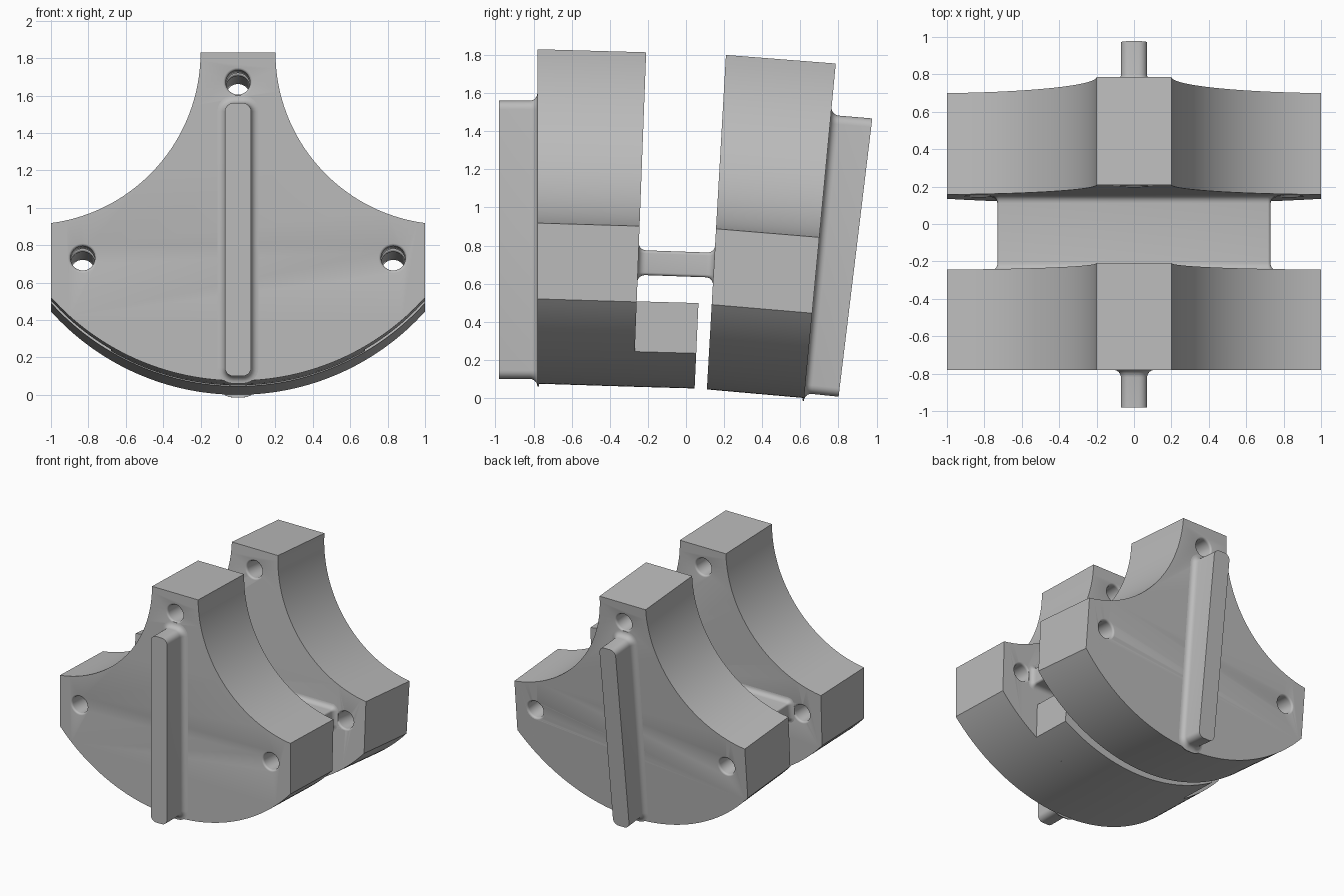
import bpy, bmesh
from math import sin, cos, pi, sqrt, radians, asin

cube = bpy.data.objects.get("Cube")
if cube:
    bpy.data.objects.remove(cube, do_unlink=True)

grey = bpy.data.materials.new("plain_grey")
grey.use_nodes = True
grey.diffuse_color = (0.5, 0.5, 0.5, 1)
grey.node_tree.nodes["Principled BSDF"].inputs["Base Color"].default_value = (0.5, 0.5, 0.5, 1)

# Slightly tilted end planes: y at ground, lean per unit height, vertical shift
FRONT_OUT, FRONT_IN = (-0.78, 0, 0), (-0.278, 0.038, -0.016)
REAR_IN, REAR_OUT = (0.107, 0.057, -0.03), (0.62, 0.0945, -0.075)
LIP_END = (0.043, 0.045, -0.025)
FRONT_RIB, REAR_RIB = (-0.98, 0, 0), (0.80, 0.121, -0.093)


def place(point, plane):
    x, z = point
    y, lean, shift = plane
    z += shift
    return x, y + lean * z, z


def loft(name, outline, start, end, stations=((0, 0), (1, 0))):
    """Skin an x-z outline from one plane to another; stations are (position, growth)."""
    bm = bmesh.new()
    rings = []
    for t, grow in stations:
        ring = []
        for p in outline(grow):
            a, b = place(p, start), place(p, end)
            ring.append(bm.verts.new([u + (v - u) * t for u, v in zip(a, b)]))
        rings.append(ring)
    n = len(rings[0])
    for lower, upper in zip(rings, rings[1:]):
        for i in range(n):
            j = (i + 1) % n
            bm.faces.new((lower[i], lower[j], upper[j], upper[i]))
    bm.faces.new(rings[0][::-1])
    bm.faces.new(rings[-1])
    bmesh.ops.recalc_face_normals(bm, faces=bm.faces)
    mesh = bpy.data.meshes.new(name)
    bm.to_mesh(mesh)
    bm.free()
    mesh.materials.append(grey)
    obj = bpy.data.objects.new(name, mesh)
    bpy.context.collection.objects.link(obj)
    return obj


def mirrored(half):
    return half + [(-x, z) for x, z in reversed(half) if x > 1e-6]


def bottom_arc(width, steps=32):
    r = 1.346
    top = asin(width / r)
    return [(r * sin(top * i / steps), 0.075 + r - r * cos(top * i / steps))
            for i in range(steps + 1)]


def slab_outline(grow):
    # Round bottom, short sides, concave shoulders, flat narrow top
    cx, cz, r, steps = 1.12, 1.83, 0.92, 32
    low = asin(sqrt(r * r - (cx - 1) ** 2) / r)
    shoulder = [(cx - r * cos(low * (1 - i / steps)), cz - r * sin(low * (1 - i / steps)))
                for i in range(steps + 1)]
    return mirrored(bottom_arc(1) + shoulder)


def lip_outline(grow):
    return mirrored(bottom_arc(0.68) + [(0.68, 0.523)])


def rounded_box(z, half_w, half_h, radius):
    def outline(grow):
        points = []
        for k, (sx, sz) in enumerate(((1, 1), (-1, 1), (-1, -1), (1, -1))):
            for i in range(7):
                a = (k + i / 6) * pi / 2
                points.append((sx * (half_w - radius) + (radius + grow) * cos(a),
                               z + sz * (half_h - radius) + (radius + grow) * sin(a)))
        return points
    return outline


def circle(x, z, radius):
    return lambda grow: [(x + (radius + grow) * cos(i * pi / 16),
                          z + (radius + grow) * sin(i * pi / 16)) for i in range(32)]


def fillet(depth, size, steps=6):
    return [(depth * (1 - cos(i * pi / 2 / steps)), size * (1 - sin(i * pi / 2 / steps)))
            for i in range(steps + 1)]


def both_ends(stations):
    return stations + [(1 - t, g) for t, g in reversed(stations)]


def cut(obj, cutters):
    for c in cutters:
        c.hide_render = True
        mod = obj.modifiers.new("hole", "BOOLEAN")
        mod.operation, mod.solver, mod.object = "DIFFERENCE", "EXACT", c
    bpy.context.view_layer.update()
    graph = bpy.context.evaluated_depsgraph_get()
    mesh = bpy.data.meshes.new_from_object(obj.evaluated_get(graph))
    obj.modifiers.clear()
    obj.data = mesh
    for c in cutters:
        bpy.data.objects.remove(c, do_unlink=True)


parts = []

# Slabs with three rounded-edge bolt holes, each with a rib on its outer face
hole_path = both_ends([(-0.1, 0.014)] + fillet(0.03, 0.014, 4))
rib_path = [(-0.04, 0.04)] + fillet(0.2, 0.04) + [(1, 0)]
for side, inner, outer, rib in (("front", FRONT_IN, FRONT_OUT, FRONT_RIB),
                                ("rear", REAR_IN, REAR_OUT, REAR_RIB)):
    slab = loft(side + "_slab", slab_outline, outer, inner)
    cut(slab, [loft("hole_cutter", circle(x, z, 0.065), outer, inner, hole_path)
               for x, z in ((0, 1.67), (-0.83, 0.73), (0.83, 0.73))])
    parts.append(slab)
    parts.append(loft(side + "_rib", rounded_box(0.83, 0.07, 0.73, 0.045), outer, rib, rib_path))

# Lower lip reaching back from the front slab, and the bridge joining the slabs
parts.append(loft("lower_lip", lip_outline, FRONT_IN, LIP_END))
parts.append(loft("bridge", rounded_box(0.727, 0.73, 0.065, 0.015), FRONT_IN, REAR_IN,
                  both_ends([(-0.02, 0.035)] + fillet(0.1, 0.035))))

bpy.ops.object.select_all(action="DESELECT")
for p in parts:
    p.select_set(True)
bpy.context.view_layer.objects.active = parts[0]
bpy.ops.object.shade_smooth_by_angle(angle=radians(35))
